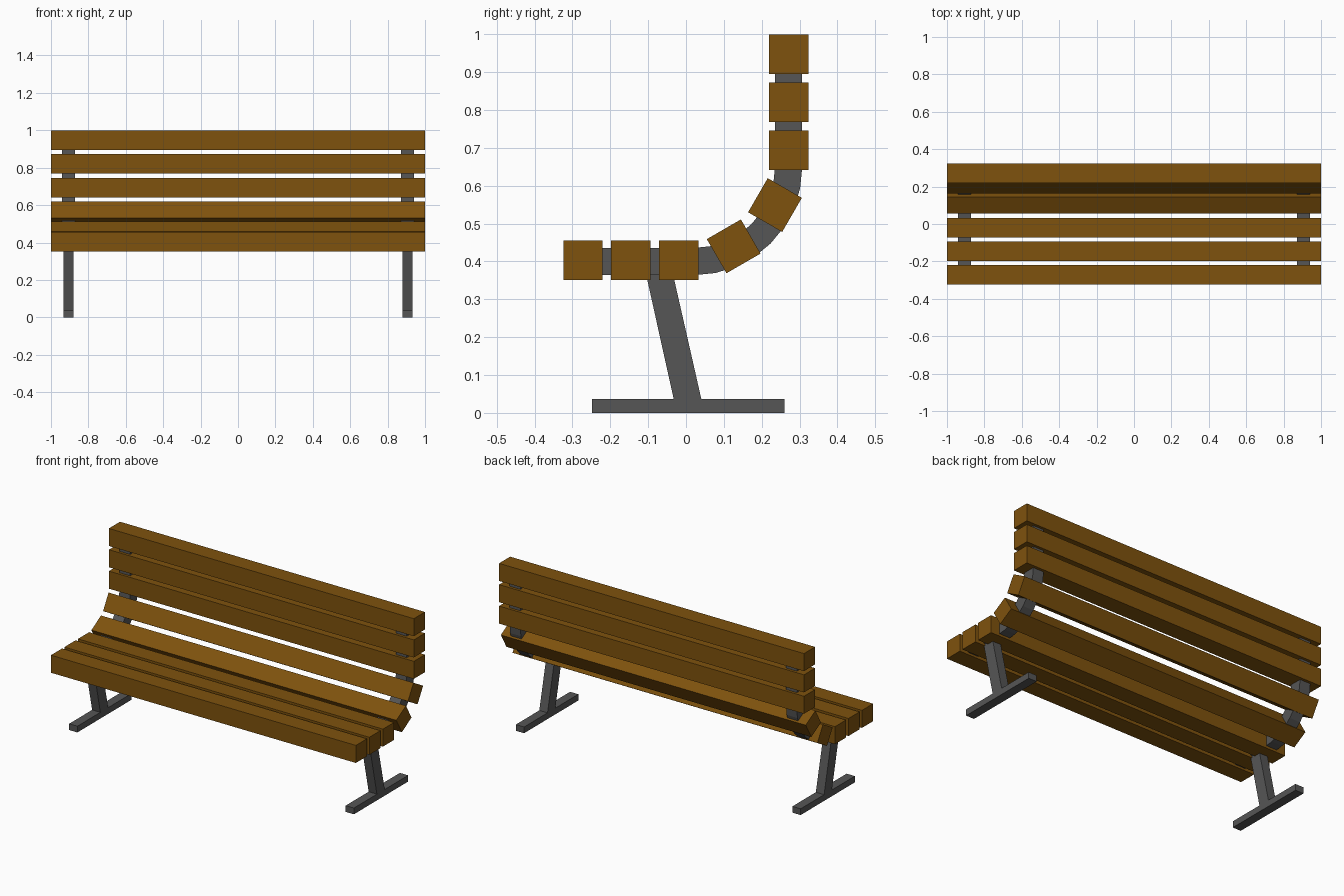
import bpy, math

if "Cube" in bpy.data.objects:
    bpy.data.objects.remove(bpy.data.objects["Cube"])


def material(name, rgb):
    m = bpy.data.materials.new(name)
    m.diffuse_color = (*rgb, 1)
    m.use_nodes = True
    m.node_tree.nodes["Principled BSDF"].inputs["Base Color"].default_value = m.diffuse_color
    return m


wood = material("brown wood", (0.21, 0.084, 0.004))
metal = material("dark grey metal", (0.092, 0.092, 0.092))


def extrude_profile(name, pts, x0, x1, mat):
    """Closed (y, z) outline, counter-clockwise seen from +x, extruded along x."""
    n = len(pts)
    verts = [(x, y, z) for x in (x0, x1) for y, z in pts]
    faces = [tuple(reversed(range(n))), tuple(range(n, 2 * n))]
    faces += [(i, (i + 1) % n, n + (i + 1) % n, n + i) for i in range(n)]
    me = bpy.data.meshes.new(name)
    me.from_pydata(verts, [], faces)
    me.materials.append(mat)
    ob = bpy.data.objects.new(name, me)
    bpy.context.collection.objects.link(ob)
    return ob


# Slats: three on the seat, two round the bend, three on the back
S = 0.052
slats = [(-0.272, 0.403, 0), (-0.146, 0.403, 0), (-0.019, 0.403, 0),
         (0.126, 0.440, 30), (0.235, 0.549, 60),
         (0.271, 0.694, 90), (0.271, 0.821, 90), (0.271, 0.947, 90)]
for i, (cy, cz, deg) in enumerate(slats):
    c, s = math.cos(math.radians(deg)), math.sin(math.radians(deg))
    corners = [(-S, -S), (S, -S), (S, S), (-S, S)]
    pts = [(cy + a * c - b * s, cz + a * s + b * c) for a, b in corners]
    extrude_profile(f"slat_{i + 1}", pts, -1, 1, wood)

# Curved bracket outline: straight, quarter bend, straight
CY, CZ, R, H, SEG = 0.022, 0.649, 0.249, 0.036, 8


def bend(r):
    return [(CY + r * math.sin(t), CZ - r * math.cos(t))
            for t in (math.pi / 2 * k / SEG for k in range(SEG + 1))]


outer = [(-0.29, CZ - R - H)] + bend(R + H) + [(CY + R + H, 0.96)]
inner = [(-0.29, CZ - R + H)] + bend(R - H) + [(CY + R - H, 0.96)]
bracket = outer + inner[::-1]

# Frame on each side: bracket, slanted leg and foot bar
leg = [(-0.031, 0.03), (0.042, 0.03), (-0.042, 0.40), (-0.113, 0.40)]
foot = [(-0.248, 0), (0.26, 0), (0.26, 0.037), (-0.248, 0.037)]
for side, x in (("left", -0.907), ("right", 0.907)):
    extrude_profile(f"{side}_bracket", bracket, x - 0.035, x + 0.035, metal)
    extrude_profile(f"{side}_leg", leg, x - 0.027, x + 0.027, metal)
    extrude_profile(f"{side}_foot", foot, x - 0.027, x + 0.027, metal)
